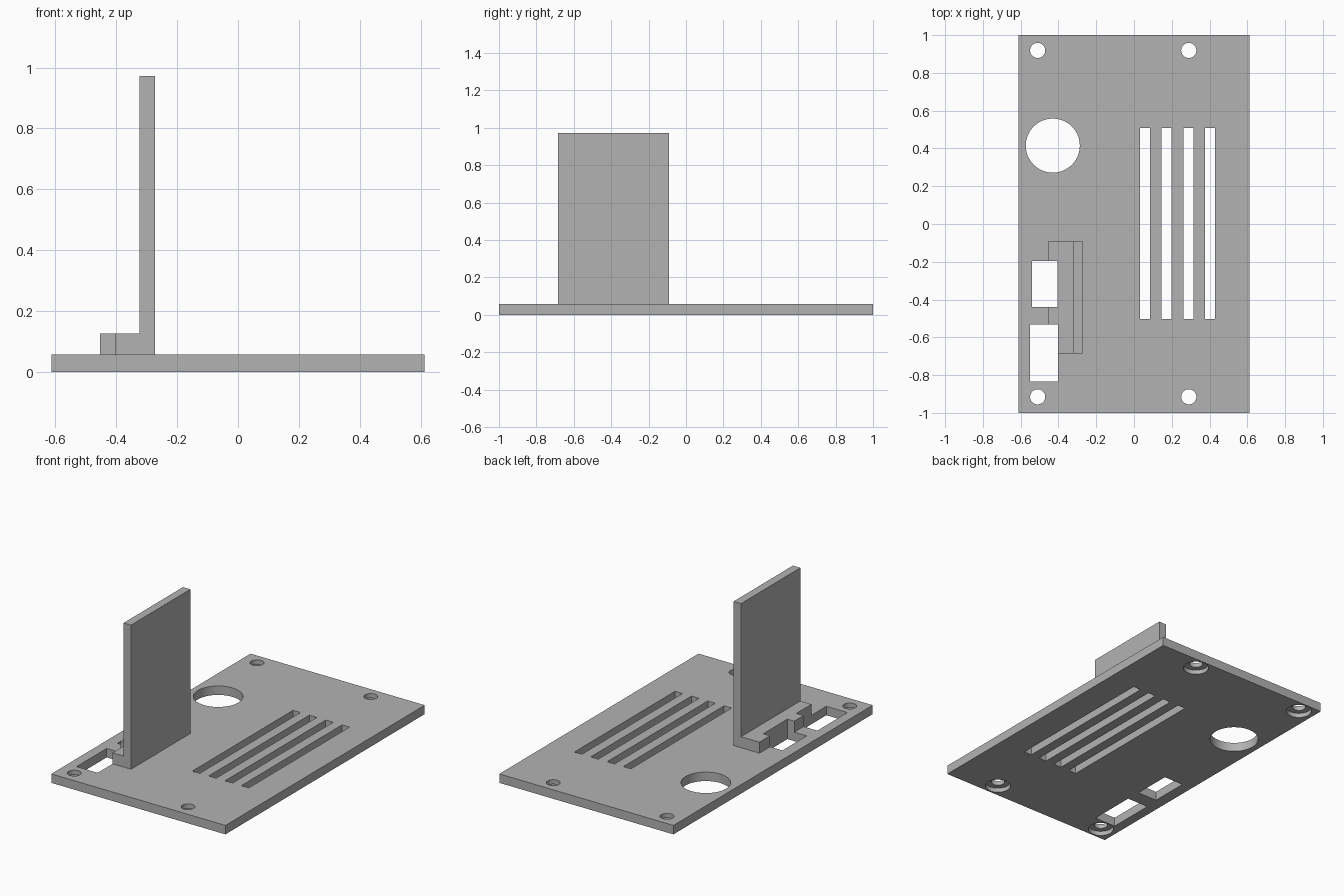
import bpy
import bmesh
from mathutils import Matrix, Vector

if "Cube" in bpy.data.objects:
    bpy.data.objects.remove(bpy.data.objects["Cube"], do_unlink=True)

THICK = 0.057
grey = bpy.data.materials.new("plain grey")
grey.use_nodes = True
grey.diffuse_color = (0.45, 0.45, 0.45, 1)
grey.node_tree.nodes["Principled BSDF"].inputs["Base Color"].default_value = (0.45, 0.45, 0.45, 1)


def add_box(bm, x0, x1, y0, y1, z0, z1):
    size = Vector((x1 - x0, y1 - y0, z1 - z0))
    mid = Vector((x0 + x1, y0 + y1, z0 + z1)) / 2
    bmesh.ops.create_cube(bm, size=1, matrix=Matrix.Translation(mid) @ Matrix.Diagonal(size.to_4d()))


def add_cylinder(bm, x, y, radius, z0, z1, sides=64):
    bmesh.ops.create_cone(bm, cap_ends=True, segments=sides, radius1=radius, radius2=radius,
                          depth=z1 - z0, matrix=Matrix.Translation((x, y, (z0 + z1) / 2)))


def finish(bm, name):
    mesh = bpy.data.meshes.new(name)
    bmesh.ops.recalc_face_normals(bm, faces=bm.faces)
    bm.to_mesh(mesh)
    bm.free()
    mesh.materials.append(grey)
    obj = bpy.data.objects.new(name, mesh)
    bpy.context.collection.objects.link(obj)
    return obj


def cut(obj, cutters):
    bpy.context.view_layer.objects.active = obj
    for cutter in cutters:
        mod = obj.modifiers.new(cutter.name, "BOOLEAN")
        mod.operation = "DIFFERENCE"
        mod.solver = "EXACT"
        mod.object = cutter
        bpy.ops.object.modifier_apply(modifier=mod.name)


# Base plate
bm = bmesh.new()
add_box(bm, -0.612, 0.612, -1, 1, 0, THICK)
plate = finish(bm, "base_plate")

# Upright panel with a low foot, extruded from an L profile
bm = bmesh.new()
profile = [(-0.453, THICK), (-0.272, THICK), (-0.272, 0.973),
           (-0.324, 0.973), (-0.324, 0.127), (-0.453, 0.127)]
face = bm.faces.new([bm.verts.new((x, -0.685, z)) for x, z in profile])
side = bmesh.ops.extrude_face_region(bm, geom=[face])["geom"]
bmesh.ops.translate(bm, vec=(0, 0.595, 0), verts=[v for v in side if isinstance(v, bmesh.types.BMVert)])
bracket = finish(bm, "upright_bracket")

# Rectangular port openings, which also notch the bracket foot
bm = bmesh.new()
add_box(bm, -0.54, -0.405, -0.44, -0.197, -0.1, 0.3)
add_box(bm, -0.55, -0.402, -0.835, -0.533, -0.1, 0.3)
ports = finish(bm, "port_cutter")

# Vent slots, round opening and screw holes
bm = bmesh.new()
for i in range(4):
    x = 0.031 + 0.115 * i
    add_box(bm, x, x + 0.053, -0.503, 0.508, -0.1, 0.3)
add_cylinder(bm, -0.43, 0.415, 0.143, -0.1, 0.3, 96)
screws = [(x, y) for x in (-0.51, 0.29) for y in (-0.915, 0.919)]
for x, y in screws:
    add_cylinder(bm, x, y, 0.04, -0.1, 0.3)
holes = finish(bm, "hole_cutter")

# Screw head recesses on the underside
bm = bmesh.new()
for x, y in screws:
    add_cylinder(bm, x, y, 0.075, -0.1, 0.028)
recesses = finish(bm, "recess_cutter")

cut(plate, [ports, holes, recesses])
cut(bracket, [ports])
for cutter in (ports, holes, recesses):
    bpy.data.objects.remove(cutter, do_unlink=True)

# Smooth the round walls, keep every corner sharp
bpy.ops.object.select_all(action="DESELECT")
plate.select_set(True)
bpy.context.view_layer.objects.active = plate
bpy.ops.object.shade_smooth_by_angle()
